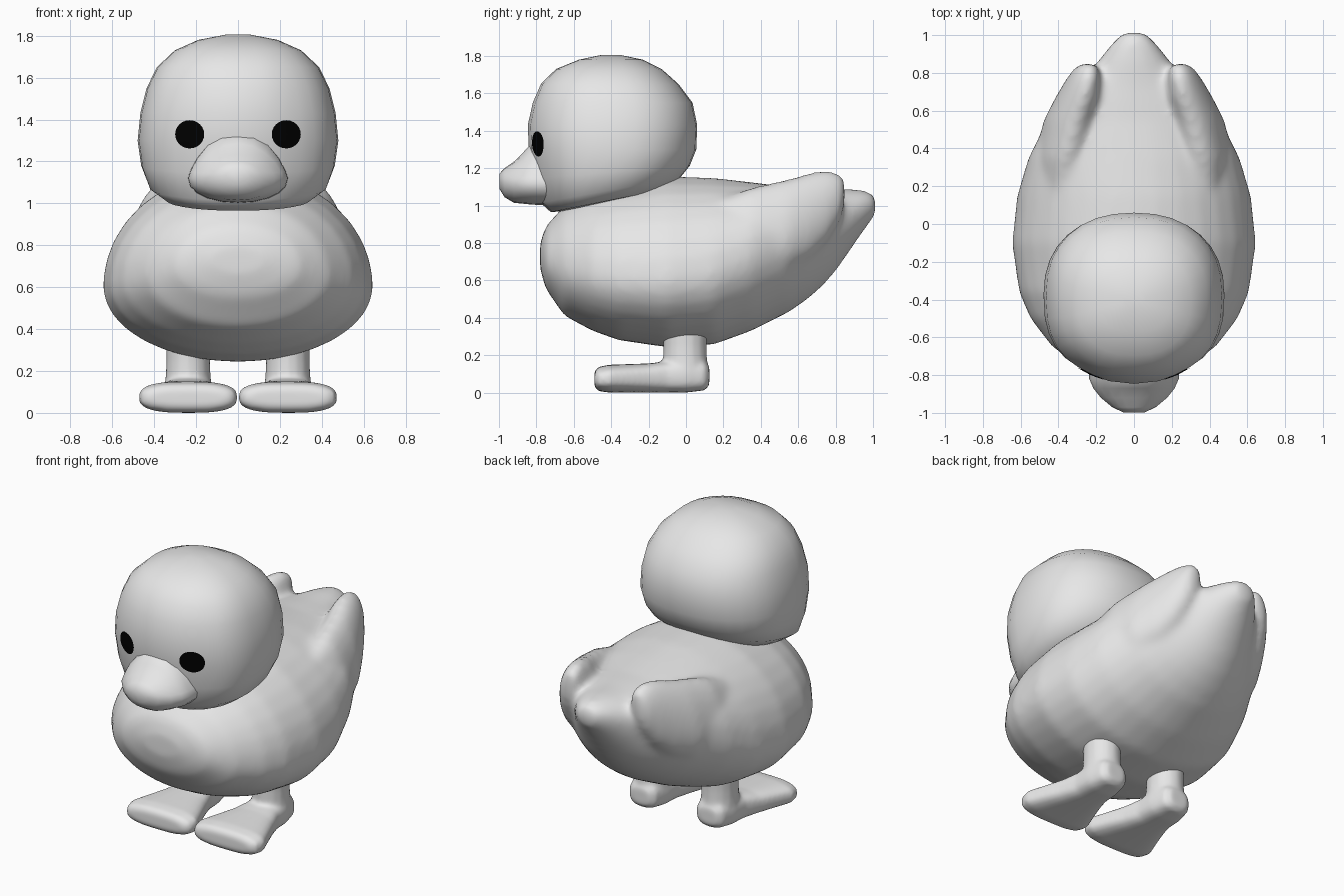
import bpy, bmesh, math
from mathutils import Vector
from mathutils.bvhtree import BVHTree

if "Cube" in bpy.data.objects:
    bpy.data.objects.remove(bpy.data.objects["Cube"])


def material(name, value):
    m = bpy.data.materials.new(name)
    m.diffuse_color = (value, value, value, 1)
    m.use_nodes = True
    m.node_tree.nodes["Principled BSDF"].inputs["Base Color"].default_value = m.diffuse_color
    return m


GREY = material("soft grey", 0.8)
BLACK = material("eye black", 0.0)


def finish(name, bm, mat, angle=60):
    bmesh.ops.recalc_face_normals(bm, faces=bm.faces)
    me = bpy.data.meshes.new(name)
    bm.to_mesh(me)
    bm.free()
    ob = bpy.data.objects.new(name, me)
    bpy.context.collection.objects.link(ob)
    me.materials.append(mat)
    bpy.ops.object.select_all(action='DESELECT')
    ob.select_set(True)
    bpy.context.view_layer.objects.active = ob
    bpy.ops.object.shade_smooth_by_angle(angle=math.radians(angle))
    return ob


def loft(name, *shells, mat=GREY, angle=60):
    """Skin one or more stacks of rings into a single object."""
    bm = bmesh.new()
    for rings in shells:
        vs = [[bm.verts.new(p) for p in r] for r in rings]
        n = len(vs[0])
        for a, b in zip(vs, vs[1:]):
            for i in range(n):
                j = (i + 1) % n
                bm.faces.new((a[i], a[j], b[j], b[i]))
        bm.faces.new(vs[0])
        bm.faces.new(vs[-1])
    return finish(name, bm, mat, angle)


def blend(ob, voxel, rounds):
    """Melt overlapping shells into one soft skin."""
    m = ob.modifiers.new("merge", 'REMESH')
    m.mode, m.voxel_size, m.use_smooth_shade = 'VOXEL', voxel, True
    s = ob.modifiers.new("soften", 'SMOOTH')
    s.factor, s.iterations = .5, rounds


def power(v, e):
    return math.copysign(abs(v) ** e, v)


def slice_y(y, zb, zt, w, zw, up=1.0, x0=0, n=32, side=1.0, lean=0.0):
    """Cross-section at depth y: bottom, top, half width, height of widest point."""
    pts = []
    for i in range(n):
        t = 2 * math.pi * i / n
        s, c = math.sin(t), math.cos(t)
        z = zw + ((zt - zw) * s ** up if s > 0 else (zb - zw) * abs(s) ** side)
        pts.append((x0 + w * power(c, side) - lean * (z - zw), y, z))
    return pts


# body with tail
body = [(-.78, .66, .8, .14, .73), (-.75, .555, .89, .29, .7), (-.65, .41, 1.0, .435, .66),
        (-.5, .33, 1.08, .55, .63), (-.36, .28, 1.12, .61, .61), (-.1, .242, 1.157, .647, .6),
        (.15, .257, 1.148, .62, .64, .95), (.35, .33, 1.125, .56, .73, .85), (.55, .43, 1.1, .46, .83, .75),
        (.65, .5, 1.095, .385, .87, .8), (.73, .57, 1.09, .31, .9, .9), (.8, .65, 1.09, .24, .92),
        (.87, .75, 1.09, .185, .95), (.96, .88, 1.08, .115, .99), (1.015, .95, 1.055, .06, 1.01)]

# wings pressed against the flanks: depth, bottom, top, half width, widest height, centre x
wing = [(.1, .72, 1.0, .06, .8, 1, .44), (.35, .64, 1.1, .13, .82, 1, .395), (.55, .66, 1.145, .13, .88, 1, .345),
        (.67, .72, 1.18, .115, .95, 1, .297), (.76, .81, 1.19, .09, 1.01, 1, .27),
        (.825, .92, 1.175, .065, 1.06, 1, .25), (.85, 1.0, 1.145, .035, 1.08, 1, .243)]
sections = [slice_y(*r, n=20, lean=.15) for r in wing]
wings = [[[(sx * x, y, z) for x, y, z in s] for s in sections] for sx in (1, -1)]
blend(loft("body_and_wings", [slice_y(*r) for r in body], *wings), .02, 18)

# head: height, half width, front, back, tilt of the slice
head = [(1.015, .2, -.6, -.2, .2), (1.03, .35, -.7, -.1, .2), (1.085, .425, -.75, -.03, .18),
        (1.18, .462, -.785, .02, .08), (1.3, .479, -.808, .055, 0), (1.43, .466, -.815, .06, 0),
        (1.55, .436, -.79, .035, 0), (1.65, .387, -.75, -.04, 0), (1.73, .302, -.675, -.13, 0),
        (1.78, .19, -.56, -.23, 0), (1.805, .06, -.45, -.35, 0)]
rings = []
for z, w, yf, yb, tilt in head:
    ring = []
    for i in range(32):
        t = 2 * math.pi * i / 32
        s, c = math.sin(t), math.cos(t)
        e = .77 if s < 0 else .88
        dy = power(s, e) * (yb - yf) / 2
        x = w * power(c, e)
        # the face comes forward gently along its middle
        if s < 0:
            dy -= .032 * (w / .48) * max(0, 1 - (x / .26) ** 2)
        ring.append((x, (yf + yb) / 2 + dy, z + tilt * dy))
    rings.append(ring)
head_ob = loft("head", rings)

# bill with a peaked bridge
bill = [(-.7, 1.0, 1.36, .24, 1.12, 1.6), (-.82, 1.005, 1.34, .237, 1.12, 1.6), (-.87, 1.01, 1.285, .215, 1.12, 1.5),
        (-.92, 1.015, 1.235, .175, 1.12, 1.3), (-.97, 1.045, 1.2, .115, 1.125, 1.1),
        (-.998, 1.09, 1.17, .055, 1.135)]
loft("bill", [slice_y(*r, n=20, side=.95) if len(r) > 5 else slice_y(*r, n=20) for r in bill])

# eyes: thin discs laid on the face
tree = BVHTree.FromObject(head_ob, bpy.context.evaluated_depsgraph_get())
for label, sx in (("right", 1), ("left", -1)):
    bm = bmesh.new()

    def on_face(x, z):
        hit = tree.ray_cast(Vector((x, -2, z)), Vector((0, 1, 0)))
        return bm.verts.new(hit[0] + hit[1] * .006)

    centre = on_face(sx * .228, 1.33)
    prev = None
    for k in (.33, .66, 1):
        ring = [on_face(sx * .228 + .069 * k * math.cos(a * math.pi / 12),
                        1.33 + .067 * k * math.sin(a * math.pi / 12)) for a in range(24)]
        for i in range(24):
            j = (i + 1) % 24
            bm.faces.new((prev[i], ring[i], ring[j], prev[j]) if prev else (centre, ring[i], ring[j]))
        prev = ring
    eye = finish(label + "_eye", bm, BLACK)
    if eye.data.polygons[0].normal.y > 0:
        eye.data.flip_normals()

# legs flowing into webbed feet
foot = [(.125, .04, .14, .06, .09), (.1, .012, .17, .095, .09), (0, 0, .18, .118, .09),
        (-.1, 0, .168, .123, .085), (-.2, 0, .156, .155, .08), (-.32, 0, .152, .202, .078),
        (-.41, 0, .149, .238, .075), (-.468, .008, .138, .225, .07), (-.49, .03, .115, .19, .07)]
leg = [(.08, .1), (.14, .112), (.19, .107), (.25, .105), (.38, .108)]
for label, sx in (("right", 1), ("left", -1)):
    shin = [[(sx * .238 + r * math.cos(a * math.pi / 8), -.005 + 1.1 * r * math.sin(a * math.pi / 8), z)
             for a in range(16)] for z, r in leg]
    ob = loft(label + "_leg_and_foot", shin, [slice_y(*r, .7, sx * .238, 24, .7) for r in foot])
    blend(ob, .012, 8)
